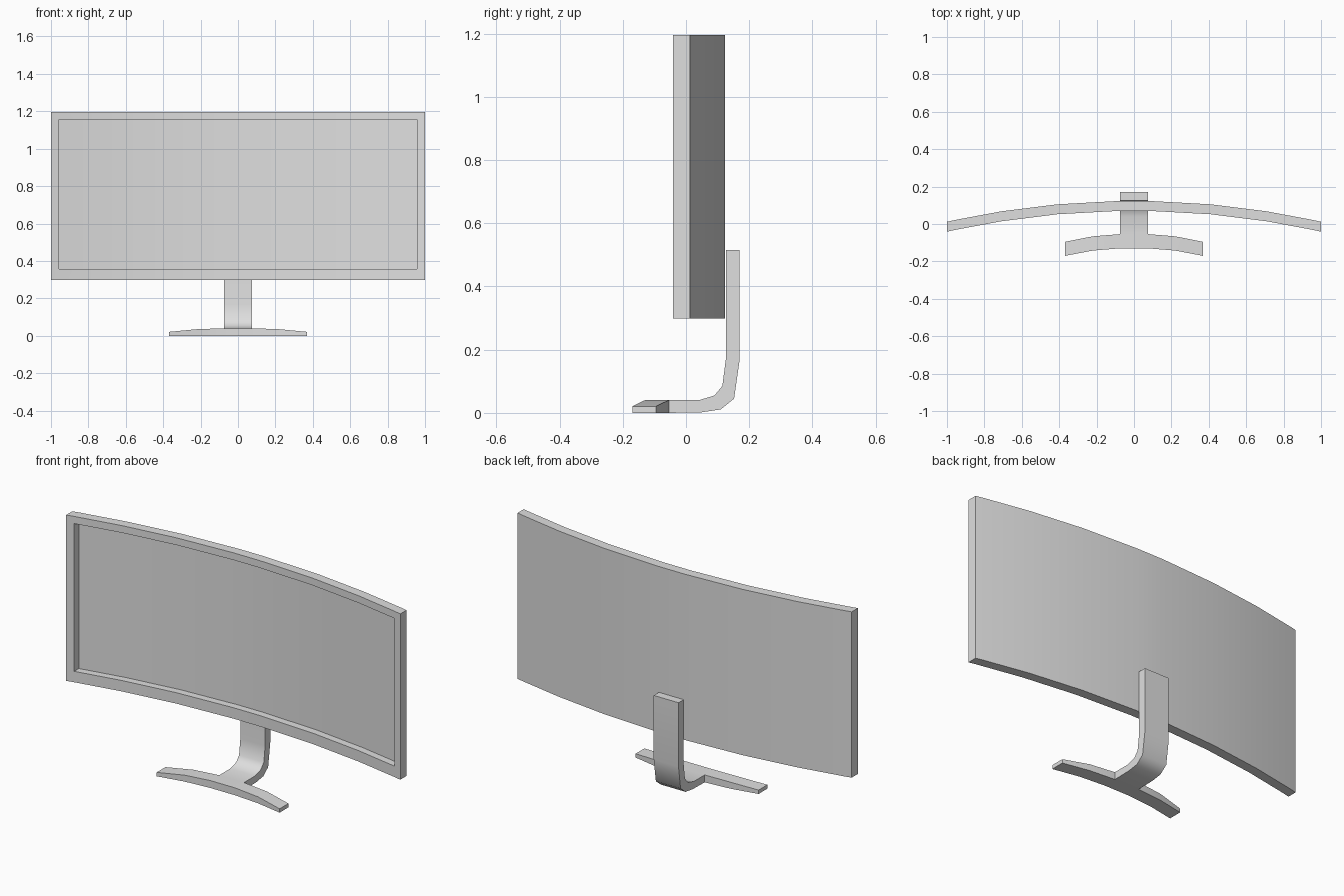
import bpy, bmesh, math

cube = bpy.data.objects.get("Cube")
if cube:
    bpy.data.objects.remove(cube, do_unlink=True)

grey = bpy.data.materials.new("light_grey")
grey.use_nodes = True
grey.diffuse_color = (0.74, 0.74, 0.74, 1)
grey.node_tree.nodes["Principled BSDF"].inputs["Base Color"].default_value = (0.74, 0.74, 0.74, 1)


def loft(bm, rings):
    """Skin a closed solid through rings; returns the side faces per span."""
    loops = [[bm.verts.new(p) for p in ring] for ring in rings]
    n = len(loops[0])
    spans = [[bm.faces.new((a[i], a[(i + 1) % n], b[(i + 1) % n], b[i]))
              for i in range(n)] for a, b in zip(loops, loops[1:])]
    bm.faces.new(loops[0])
    bm.faces.new(loops[-1][::-1])
    return spans


def finish(bm, name):
    mesh = bpy.data.meshes.new(name)
    bmesh.ops.recalc_face_normals(bm, faces=bm.faces)
    bm.to_mesh(mesh)
    bm.free()
    obj = bpy.data.objects.new(name, mesh)
    bpy.context.collection.objects.link(obj)
    mesh.materials.append(grey)
    bpy.ops.object.select_all(action='DESELECT')
    obj.select_set(True)
    bpy.context.view_layer.objects.active = obj
    bpy.ops.object.shade_smooth_by_angle(angle=math.radians(50))


def mirrored(values):
    return [-v for v in reversed(values)] + values


# Curved display with a recessed screen
bottom, top = 0.298, 1.195
inner_bottom, inner_top = 0.357, 1.156
bm = bmesh.new()
rings = []
for x in mirrored([0.08, 0.41, 0.71, 0.958, 1.0]):
    back = 0.124 - 0.112 * x * x
    front = back - 0.053
    rings.append([(x, front, z) for z in (bottom, inner_bottom, inner_top, top)]
                 + [(x, back, top), (x, back, bottom)])
spans = loft(bm, rings)
screen = [span[1] for span in spans[1:-1]]
result = bmesh.ops.extrude_face_region(bm, geom=screen)
moved = [v for v in result["geom"] if isinstance(v, bmesh.types.BMVert)]
bmesh.ops.translate(bm, verts=moved, vec=(0, 0.04, 0))
bmesh.ops.delete(bm, geom=[f for f in screen if f.is_valid], context='FACES')
finish(bm, "curved_display")

# Bent stem, from the base up to the back of the display: (inner, outer) pairs in y, z
half = 0.074
path = [((-0.054, 0.04), (-0.054, 0)), ((0.04, 0.04), (0.05, 0.002)),
        ((0.09, 0.055), (0.11, 0.011)), ((0.115, 0.085), (0.152, 0.045)),
        ((0.126, 0.17), (0.17, 0.17)), ((0.126, 0.516), (0.17, 0.516))]
bm = bmesh.new()
loft(bm, [[(-half, *a), (half, *a), (half, *b), (-half, *b)] for a, b in path])
finish(bm, "stand_stem")

# Swept base foot, thinner towards its tips: x, front y, back y, height
half_foot = [(0.074, -0.13, -0.054, 0.04), (0.22, -0.142, -0.066, 0.035),
             (0.368, -0.17, -0.095, 0.021)]
foot = [(-x, f, b, h) for x, f, b, h in reversed(half_foot)] + half_foot
bm = bmesh.new()
loft(bm, [[(x, f, 0), (x, f, h), (x, b, h), (x, b, 0)] for x, f, b, h in foot])
finish(bm, "stand_foot")
